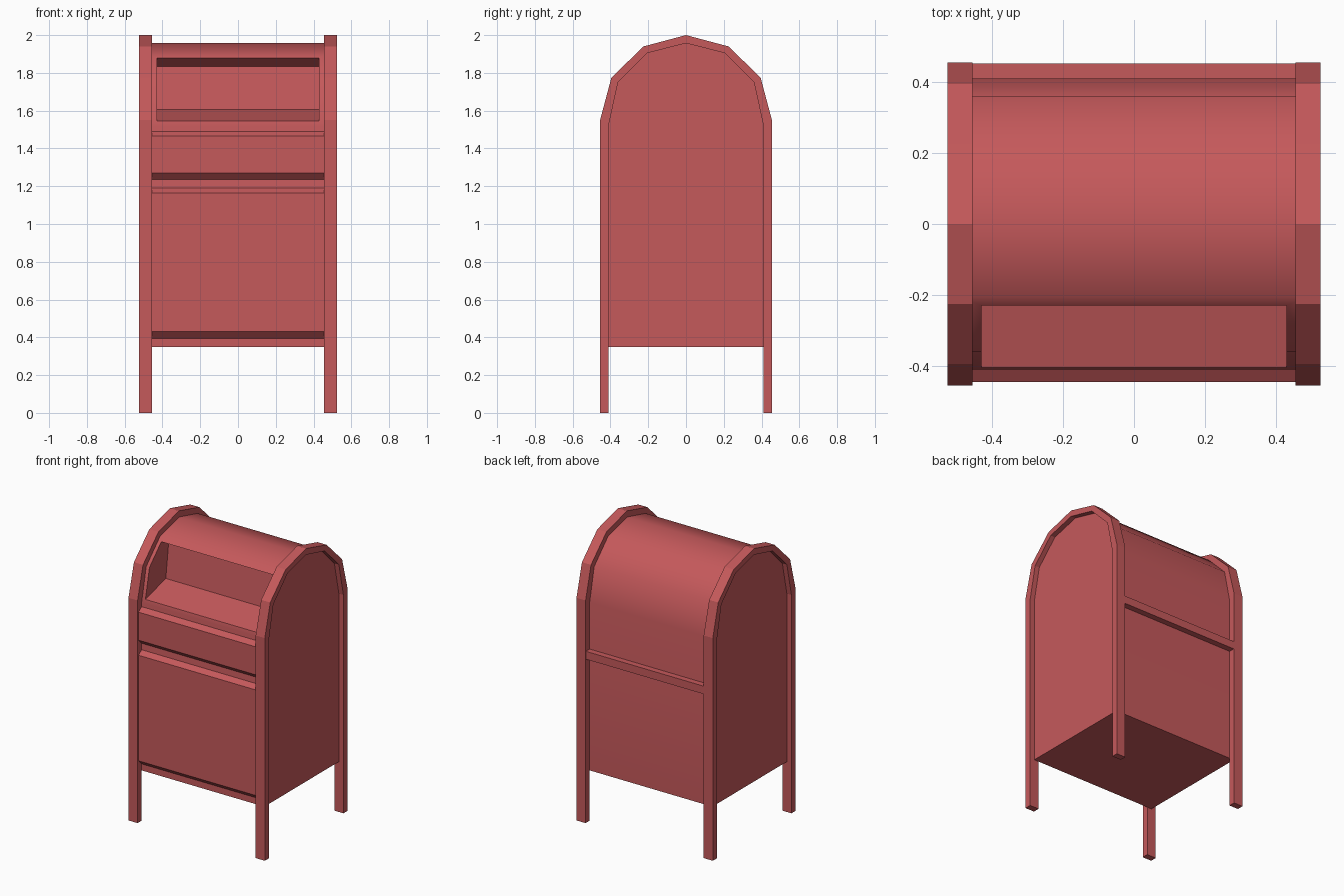
import bpy, bmesh, math

if "Cube" in bpy.data.objects:
    bpy.data.objects.remove(bpy.data.objects["Cube"])

red = bpy.data.materials.new("postbox red")
red.diffuse_color = (0.56, 0.10, 0.105, 1)
red.use_nodes = True
red.node_tree.nodes["Principled BSDF"].inputs["Base Color"].default_value = red.diffuse_color


def prism(name, profile, x0, x1):
    """Extrude a (y, z) profile along x."""
    bm = bmesh.new()
    face = bm.faces.new([bm.verts.new((x0, y, z)) for y, z in profile])
    ext = bmesh.ops.extrude_face_region(bm, geom=[face])
    moved = [v for v in ext["geom"] if isinstance(v, bmesh.types.BMVert)]
    bmesh.ops.translate(bm, verts=moved, vec=(x1 - x0, 0, 0))
    bmesh.ops.recalc_face_normals(bm, faces=bm.faces)
    mesh = bpy.data.meshes.new(name)
    bm.to_mesh(mesh)
    bm.free()
    mesh.materials.append(red)
    obj = bpy.data.objects.new(name, mesh)
    bpy.context.collection.objects.link(obj)
    return obj


def arch(half):
    """Complete a half profile that runs from the bottom front up to the apex."""
    return half + [(-y, z) for y, z in reversed(half[:-1])]


outer = [(-0.455, 0), (-0.455, 1.55), (-0.395, 1.775), (-0.225, 1.94), (0, 2.0)]
inner_top = [(-0.41, 1.52), (-0.36, 1.75), (-0.205, 1.905), (0, 1.957)]

# Side frames: faceted arches whose ends form the four legs
frame = arch(outer) + arch([(-0.41, 0)] + inner_top)[::-1]
prism("left_frame", frame, -0.525, -0.455)
prism("right_frame", frame, 0.455, 0.525)

# Body with rounded top
body = prism("body", arch([(-0.41, 0.35)] + inner_top), -0.49, 0.49)

# Letter opening cut into the upper front
cutter = prism("opening_cutter", [(-0.60, 1.493), (-0.18, 1.605),
                                  (-0.15, 1.835), (-0.60, 2.088)], -0.43, 0.43)
cutter.hide_render = True
mod = body.modifiers.new("opening", "BOOLEAN")
mod.operation = "DIFFERENCE"
mod.solver = "EXACT"
mod.object = cutter
bpy.context.view_layer.objects.active = body
body.select_set(True)
bpy.ops.object.modifier_apply(modifier=mod.name)
bpy.data.objects.remove(cutter, do_unlink=True)
bpy.ops.object.shade_smooth_by_angle(angle=math.radians(36))

# Raised front panels with bevelled top and bottom edges
for name, low, high in (("upper_front_panel", 1.235, 1.49),
                        ("lower_front_panel", 0.395, 1.19)):
    prism(name, [(-0.40, low), (-0.41, low), (-0.445, low + 0.035),
                 (-0.445, high - 0.025), (-0.41, high), (-0.40, high)], -0.457, 0.457)

# Ledge across the back
prism("back_ledge", [(0.40, 1.14), (0.452, 1.14), (0.452, 1.195), (0.40, 1.195)],
      -0.457, 0.457)
